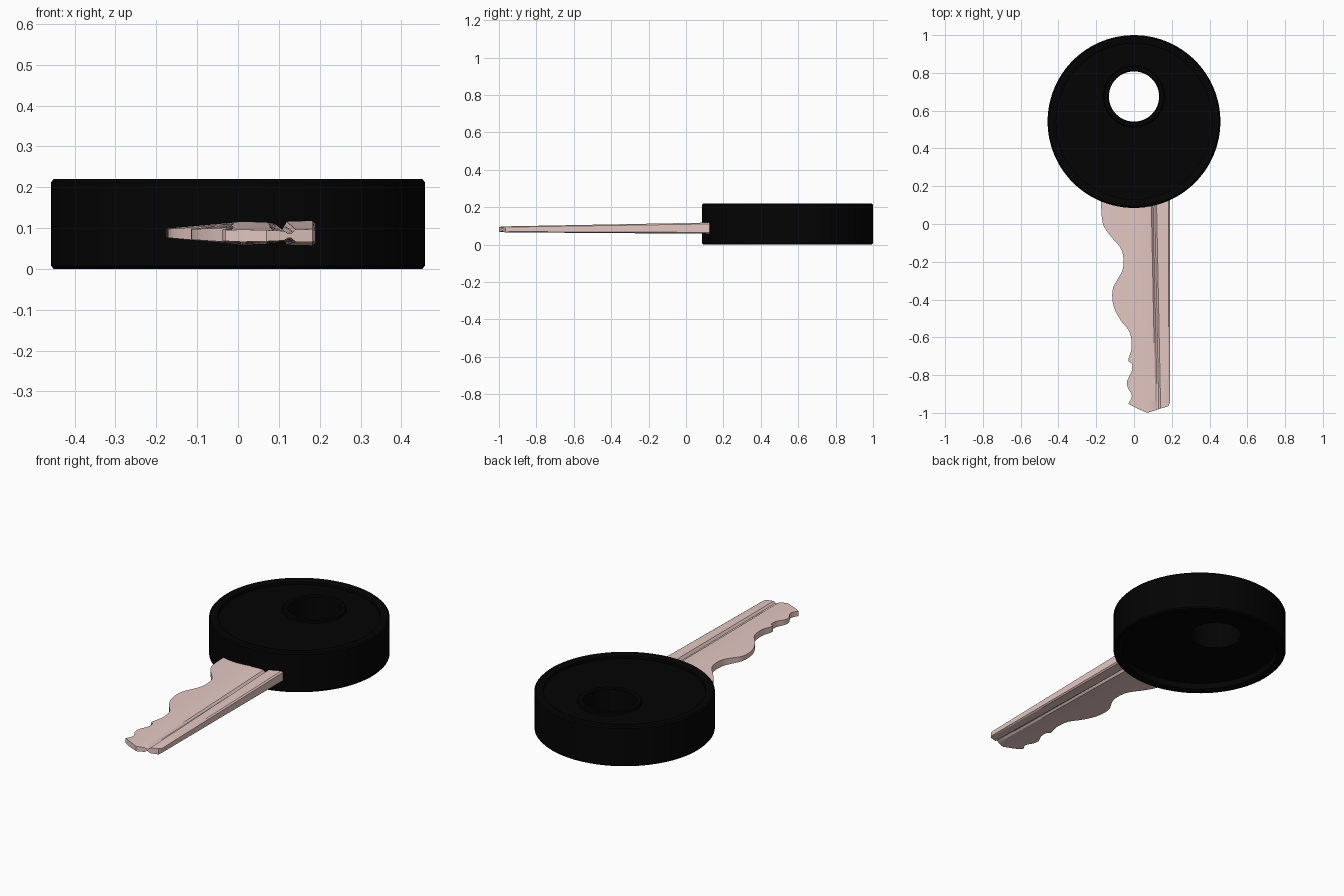
import bpy, math
from mathutils import Vector

if "Cube" in bpy.data.objects:
    bpy.data.objects.remove(bpy.data.objects["Cube"])


def make_object(name, verts, faces, color, angle):
    mesh = bpy.data.meshes.new(name)
    mesh.from_pydata(verts, [], faces)
    obj = bpy.data.objects.new(name, mesh)
    bpy.context.collection.objects.link(obj)
    mat = bpy.data.materials.new(name + "_material")
    mat.diffuse_color = color
    mat.use_nodes = True
    mat.node_tree.nodes["Principled BSDF"].inputs["Base Color"].default_value = mat.diffuse_color
    mesh.materials.append(mat)
    bpy.ops.object.select_all(action='DESELECT')
    obj.select_set(True)
    bpy.context.view_layer.objects.active = obj
    bpy.ops.object.mode_set(mode='EDIT')
    bpy.ops.mesh.select_all(action='SELECT')
    bpy.ops.mesh.normals_make_consistent(inside=False)
    bpy.ops.object.mode_set(mode='OBJECT')
    bpy.ops.object.shade_smooth_by_angle(angle=math.radians(angle))
    return obj


# Head: closed loft of circles (centre y, radius, z), recessed on both faces,
# with an off-centre hole that has a low collar on top
C, H, N = 0.5425, 0.675, 96
rings = [(C, .451, 0), (C, .4575, .007), (C, .4575, .213), (C, .451, .22),
         (C, .418, .22), (C, .412, .216), (C, .412, .200),
         (H, .163, .200), (H, .161, .210), (H, .157, .213),
         (H, .138, .213), (H, .133, .208), (H, .133, .037),
         (C, .412, .037), (C, .412, .004), (C, .418, 0)]
verts, faces = [], []
for cy, r, z in rings:
    for i in range(N):
        a = 2 * math.pi * i / N
        verts.append((r * math.cos(a), cy + r * math.sin(a), z))
for k in range(len(rings)):
    a, b = k * N, (k + 1) % len(rings) * N
    for i in range(N):
        j = (i + 1) % N
        faces.append((a + i, a + j, b + j, b + i))
make_object("key_head", verts, faces, (.001, .001, .001, 1), 35)

# Blade: toothed left edge, smoothed with a Catmull-Rom curve
edge = [(-.175, .13), (-.17, .03), (-.155, -.02), (-.115, -.075), (-.072, -.125),
        (-.056, -.18), (-.06, -.24), (-.085, -.29), (-.11, -.335), (-.115, -.39),
        (-.103, -.45), (-.07, -.51), (-.03, -.56), (-.016, -.60), (-.013, -.66),
        (-.03, -.722), (-.012, -.738), (-.012, -.78), (-.036, -.83), (-.033, -.865),
        (-.011, -.91), (-.03, -.95)]
path = []
for i in range(len(edge) - 1):
    p0, p1, p2, p3 = (Vector(edge[min(max(i + d, 0), len(edge) - 1)]) for d in (-1, 0, 1, 2))
    for s in range(4):
        t = s / 4
        path.append(.5 * (2 * p1 + (p2 - p0) * t + (2 * p0 - 5 * p1 + 4 * p2 - p3) * t * t
                          + (3 * p1 - p0 - 3 * p2 + p3) * t ** 3))
path.append(Vector(edge[-1]))


def section(left, y):
    """Columns of (x, thickness fraction) from teeth to spine, with a groove."""
    g = .105 + .022 * (.13 - y) / 1.1
    return [(left, .37 + .55 * (left + .175) / .175), (.01, .95), (.07, .88),
            (g - .014, .75), (g - .004, .35), (g + .004, .35), (g + .014, .95),
            (.182, 1), (.19, .75)]


def tip_y(x):
    if x < -.005:
        return -.952
    return -1 + .45 * (.07 - x) if x < .07 else -1 + .32 * (x - .07) + (.016 if x > .185 else 0)


upper, lower = [], []
for k, p in enumerate(path):
    last = k == len(path) - 1
    for x, f in section(p.x, p.y):
        y = tip_y(x) if last else max(p.y, tip_y(x) + .006)
        t = (.13 - y) / 1.13
        mid, half = .0877 - .0065 * t, .030 - .0145 * t
        upper.append((x, y, mid + half * f))
        lower.append((x, y, mid - half * f))
W, R, M = 9, len(path), len(upper)
faces = []
for k in range(R - 1):
    for c in range(W - 1):
        a = k * W + c
        q = (a, a + 1, a + W + 1, a + W)
        faces += [q, tuple(v + M for v in reversed(q))]
    for c in (0, W - 1):
        a = k * W + c
        faces.append((a, a + W, a + W + M, a + M))
for start in (0, (R - 1) * W):
    for c in range(W - 1):
        a = start + c
        faces.append((a, a + 1, a + 1 + M, a + M))
make_object("key_blade", upper + lower, faces, (.78, .58, .55, 1), 30)
